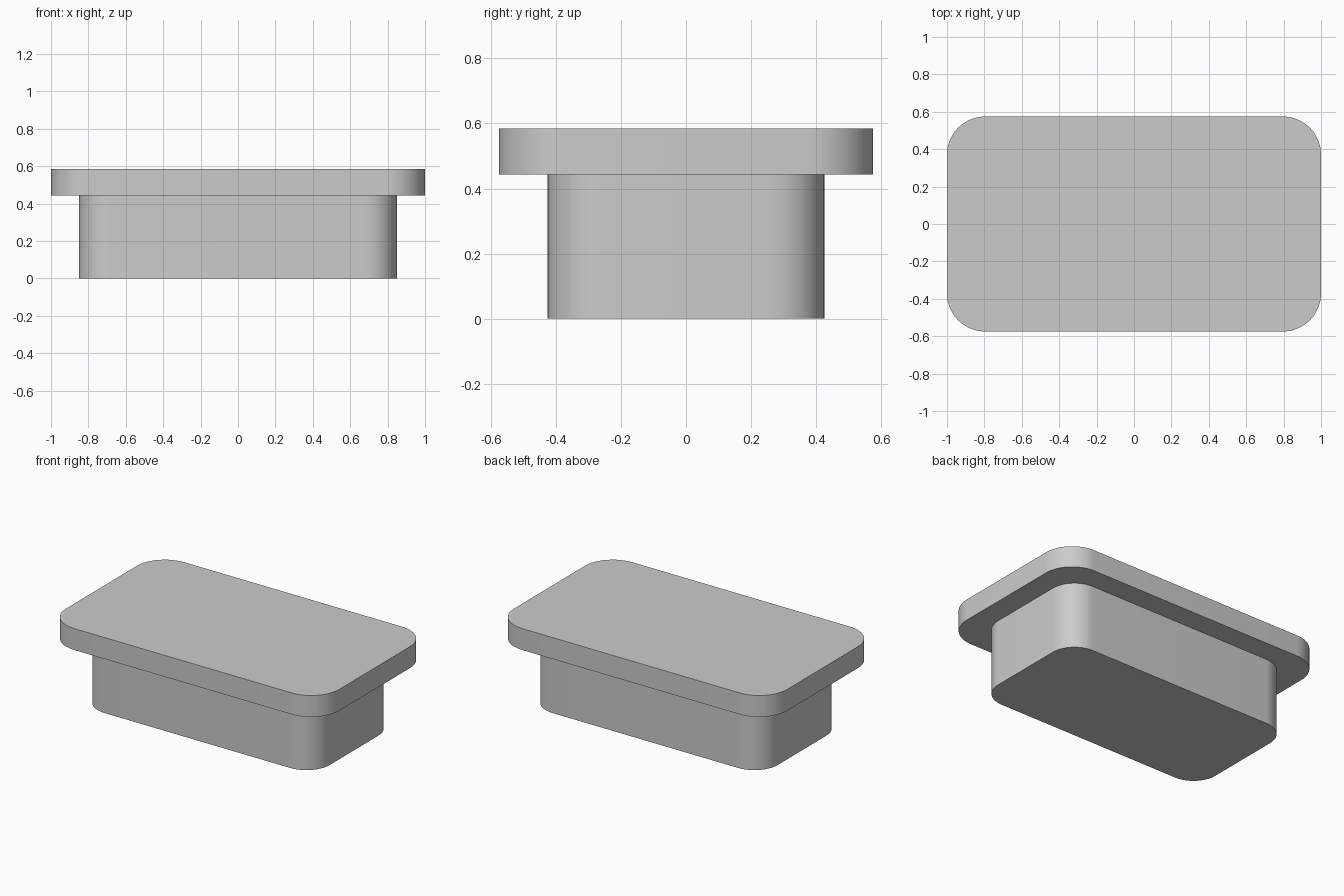
import bpy
import bmesh
from math import cos, sin, pi

cube = bpy.data.objects.get("Cube")
if cube:
    bpy.data.objects.remove(cube, do_unlink=True)

# Single plain grey
grey = bpy.data.materials.new("light grey")
grey.use_nodes = True
colour = (0.6, 0.6, 0.6, 1)
grey.diffuse_color = colour
grey.node_tree.nodes["Principled BSDF"].inputs["Base Color"].default_value = colour


def rounded_slab(name, half_x, half_y, radius, bottom, top, steps=16):
    """Extrude a rounded rectangle from bottom to top."""
    bm = bmesh.new()
    outline = []
    corners = [(1, 1), (-1, 1), (-1, -1), (1, -1)]
    for i, (sx, sy) in enumerate(corners):
        for k in range(steps + 1):
            a = (i + k / steps) * pi / 2
            x = sx * (half_x - radius) + radius * cos(a)
            y = sy * (half_y - radius) + radius * sin(a)
            outline.append(bm.verts.new((x, y, bottom)))
    base = bm.faces.new(outline)
    grown = bmesh.ops.extrude_face_region(bm, geom=[base], use_keep_orig=True)
    moved = [v for v in grown["geom"] if isinstance(v, bmesh.types.BMVert)]
    bmesh.ops.translate(bm, verts=moved, vec=(0, 0, top - bottom))
    bmesh.ops.recalc_face_normals(bm, faces=bm.faces)
    mesh = bpy.data.meshes.new(name)
    bm.to_mesh(mesh)
    bm.free()
    mesh.materials.append(grey)
    obj = bpy.data.objects.new(name, mesh)
    bpy.context.collection.objects.link(obj)
    bpy.ops.object.select_all(action="DESELECT")
    obj.select_set(True)
    bpy.context.view_layer.objects.active = obj
    bpy.ops.object.shade_smooth_by_angle()
    return obj


# Narrow plug body under a wider flange plate
rounded_slab("plug_body", 0.85, 0.425, 0.17, 0, 0.443)
rounded_slab("top_flange", 1, 0.575, 0.205, 0.443, 0.585)
